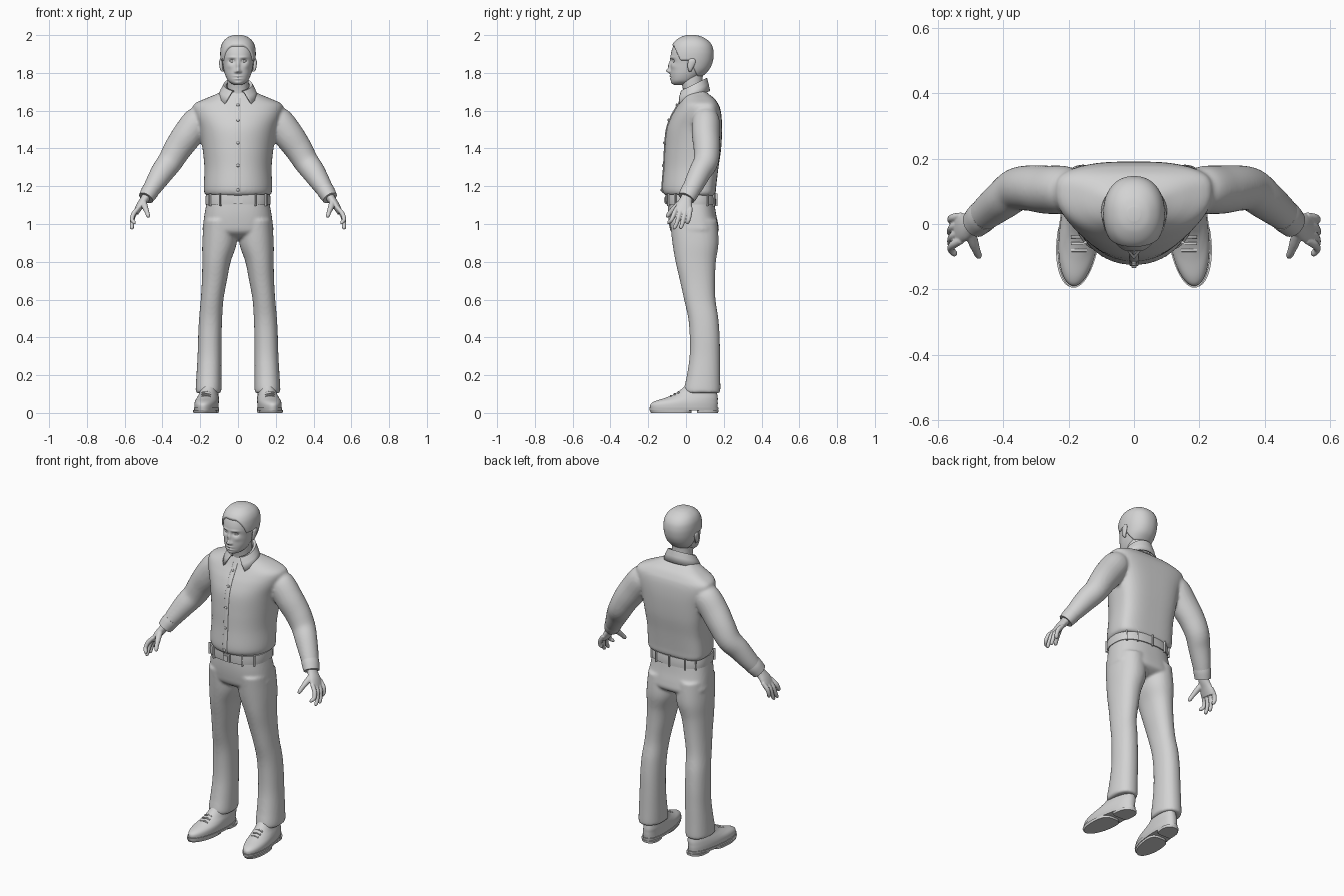
import bpy, bmesh, math
from math import pi, sin, cos, exp
from mathutils import Vector, Matrix

if "Cube" in bpy.data.objects:
    bpy.data.objects.remove(bpy.data.objects["Cube"])

grey = bpy.data.materials.new("light_grey")
grey.use_nodes = True
grey.diffuse_color = (0.65, 0.65, 0.65, 1)
grey.node_tree.nodes["Principled BSDF"].inputs["Base Color"].default_value = grey.diffuse_color


def finish(name, bm, voxel=0, smooth=4, angle=40):
    """Turn a bmesh into a shaded object, optionally fused into one skin."""
    bmesh.ops.recalc_face_normals(bm, faces=bm.faces)
    mesh = bpy.data.meshes.new(name)
    bm.to_mesh(mesh)
    bm.free()
    ob = bpy.data.objects.new(name, mesh)
    bpy.context.collection.objects.link(ob)
    mesh.materials.append(grey)
    bpy.ops.object.select_all(action='DESELECT')
    ob.select_set(True)
    bpy.context.view_layer.objects.active = ob
    bpy.ops.object.shade_smooth_by_angle(angle=math.radians(angle))
    if voxel:
        fuse = ob.modifiers.new("fuse", 'REMESH')
        fuse.mode = 'VOXEL'
        fuse.voxel_size = voxel
        fuse.use_smooth_shade = True
        relax = ob.modifiers.new("relax", 'SMOOTH')
        relax.factor = 0.5
        relax.iterations = smooth
    return ob


def spline(rows, steps):
    """Catmull-Rom interpolation of equal-length tuples."""
    out = []
    for i in range(len(rows) - 1):
        p, q = rows[max(i - 1, 0)], rows[i]
        r, s = rows[i + 1], rows[min(i + 2, len(rows) - 1)]
        for k in range(steps):
            t = k / steps
            out.append([b + t / 2 * (c - a + t * (2*a - 5*b + 4*c - d + t * (3*b - a - 3*c + d)))
                        for a, b, c, d in zip(p, q, r, s)])
    return out + [list(rows[-1])]


def skin(bm, rings):
    """Bridge closed rings of points and cap both ends."""
    loops = [[bm.verts.new(p) for p in ring] for ring in rings]
    n = len(loops[0])
    for lo, hi in zip(loops, loops[1:]):
        for i in range(n):
            j = (i + 1) % n
            bm.faces.new((lo[i], lo[j], hi[j], hi[i]))
    bm.faces.new(loops[0][::-1])
    bm.faces.new(loops[-1])


def power(v, p):
    return math.copysign(abs(v) ** (2 / p), v)


def stack(bm, rows, steps=6, n=64, split=0.5, front=2.2, back=2.2, m=1, shear=0):
    """Horizontal sections: height, centre x, half width, front y, back y."""
    rings = []
    for z, xc, hw, yf, yb in spline(rows, steps):
        cy = yf + (yb - yf) * split
        ring = []
        for k in range(n):
            c, s = cos(2 * pi * k / n), sin(2 * pi * k / n)
            p = front if s < 0 else back
            y = cy + (cy - yf if s < 0 else yb - cy) * power(s, p)
            ring.append((m * (xc + hw * power(c, p) - shear * y), y, z))
        rings.append(ring)
    skin(bm, rings)


def tube(bm, rows, steps=5, n=24, m=1, ref=(0, 1, 0)):
    """Sections along a path: x, y, z, radius along ref, radius across."""
    path = spline(rows, steps)
    rings = []
    for i, (x, y, z, ra, rb) in enumerate(path):
        t = (Vector(path[min(i + 1, len(path) - 1)][:3]) - Vector(path[max(i - 1, 0)][:3])).normalized()
        a = Vector(ref)
        a = (a - t * a.dot(t)).normalized()
        b = t.cross(a)
        ring = [Vector((x, y, z)) + a * ra * cos(u) + b * rb * sin(u)
                for u in (2 * pi * k / n for k in range(n))]
        rings.append([(m * v.x, v.y, v.z) for v in ring])
    skin(bm, rings)


def ball(bm, pos, size):
    bmesh.ops.create_uvsphere(bm, u_segments=20, v_segments=12, radius=1,
                              matrix=Matrix.LocRotScale(pos, None, size))


def box(bm, pos, size, turn=0):
    bmesh.ops.create_cube(bm, size=1, matrix=Matrix.LocRotScale(
        Vector(pos), Matrix.Rotation(turn, 3, 'Z'), Vector(size)))


def bell(x, z, cx, cz, sx, sz):
    return exp(-((x - cx) / sx) ** 2 - ((z - cz) / sz) ** 2)


# Shirt: torso and sleeves fused together
torso = [(1.15, 0, .165, -.105, .148), (1.165, 0, .178, -.12, .157), (1.2, 0, .181, -.125, .16),
         (1.3, 0, .178, -.117, .172), (1.4, 0, .188, -.112, .186), (1.5, 0, .205, -.102, .191),
         (1.57, 0, .23, -.077, .188), (1.615, 0, .24, -.052, .18), (1.64, 0, .225, -.037, .168),
         (1.665, 0, .17, -.025, .15), (1.69, 0, .11, -.014, .118), (1.72, 0, .055, 0, .085)]
arm = [(.17, .105, 1.59, .05, .045), (.21, .105, 1.55, .072, .076), (.265, .105, 1.475, .074, .08),
       (.318, .11, 1.4, .07, .074), (.36, .105, 1.33, .066, .067), (.4, .075, 1.275, .06, .062),
       (.445, .04, 1.205, .053, .051), (.476, .013, 1.155, .045, .041)]
bm = bmesh.new()
stack(bm, torso, split=.65, front=2.1, back=3.2)
for m in (1, -1):
    tube(bm, arm, m=m)
finish("shirt", bm, .008, 4)

bm = bmesh.new()
for m in (1, -1):
    tube(bm, [(.458, .028, 1.185, .05, .046), (.47, .018, 1.166, .05, .046),
              (.487, .002, 1.138, .046, .041)], m=m)
finish("shirt_cuffs", bm)

# Button strip and buttons follow the front of the torso
bm = bmesh.new()
tube(bm, [(0, r[3], r[0], .014, .005) for r in torso[1:10]], ref=(1, 0, 0))
finish("button_strip", bm)
bm = bmesh.new()
line = spline(torso, 8)
for z in (1.18, 1.31, 1.43, 1.55, 1.63):
    y = min(line, key=lambda r: abs(r[0] - z))[3]
    ball(bm, Vector((0, y - .006, z)), Vector((.008, .005, .008)))
finish("buttons", bm)

# Collar: flared band, open at the front with two points
bm = bmesh.new()
grid = []
for i in range(49):
    u = i / 24 - 1
    col = []
    for k, (sweep, cy, rx, ry, top, drop) in enumerate((
            (2.8, .04, .062, .06, 1.762, .062), (2.75, .04, .075, .07, 1.77, .07),
            (2.6, .036, .09, .08, 1.74, .072), (2.42, .034, .104, .09, 1.703, .06))):
        a = u * sweep
        z = top - drop * (1 - cos(a)) / 2 - (.016 * abs(u) ** 10 if k == 3 else 0)
        col.append(bm.verts.new((rx * sin(a), cy + ry * cos(a), z)))
    grid.append(col)
for p, q in zip(grid, grid[1:]):
    for k in range(3):
        bm.faces.new((p[k], q[k], q[k + 1], p[k + 1]))
collar = finish("collar", bm)
thick = collar.modifiers.new("thickness", 'SOLIDIFY')
thick.thickness = .008
thick.offset = 0

# Trousers: hips and legs fused together
bm = bmesh.new()
stack(bm, [(1.13, 0, .163, -.096, .148), (1.06, 0, .176, -.096, .158), (1, 0, .184, -.09, .17),
           (.96, 0, .184, -.08, .172), (.935, 0, .13, -.05, .14), (.92, 0, .07, -.01, .1)],
      split=.55, front=2.5, back=2.5)
for m in (1, -1):
    stack(bm, [(1.02, .095, .086, -.085, .165), (.9, .098, .091, -.072, .172),
               (.8, .114, .075, -.055, .158), (.7, .125, .066, -.032, .154),
               (.6, .137, .06, -.01, .156), (.5, .145, .061, .012, .171), (.4, .149, .062, .02, .178),
               (.3, .151, .063, .019, .18), (.2, .154, .066, .005, .181),
               (.13, .156, .068, -.01, .182), (.105, .156, .067, -.008, .18)], m=m)
finish("trousers", bm, .008, 4)

# Belt with buckle and loops
bm = bmesh.new()
stack(bm, [(1.102, 0, .172, -.104, .158), (1.128, 0, .173, -.106, .158), (1.155, 0, .17, -.106, .155)],
      steps=2, split=.55, front=2.5, back=2.5)
finish("belt", bm)
bm = bmesh.new()
box(bm, (0, -.106, 1.128), (.045, .012, .045))
box(bm, (0, -.112, 1.128), (.026, .008, .026))
finish("belt_buckle", bm)
bm = bmesh.new()
for deg in (-62, -35, 35, 62, 90, -118, -145, 145, 118, -90):
    if deg == -90:
        continue
    c, s = cos(math.radians(deg)), sin(math.radians(deg))
    box(bm, (.173 * power(c, 2.5), .038 + (.145 if s < 0 else .121) * power(s, 2.5), 1.128),
        (.008, .014, .066), math.radians(deg) + pi / 2)
finish("belt_loops", bm)

# Shoes
for side, m in (("left", 1), ("right", -1)):
    bm = bmesh.new()
    stack(bm, [(.02, .165, .06, -.188, .166), (.045, .165, .061, -.188, .168), (.062, .164, .06, -.165, .168),
               (.08, .162, .056, -.11, .168), (.1, .16, .05, -.062, .165), (.125, .158, .046, -.025, .16),
               (.16, .156, .04, .01, .15)], split=.45, front=2, back=2.3, m=m, shear=.1)
    finish(side + "_shoe", bm)
    bm = bmesh.new()
    stack(bm, [(.012, .165, .061, -.192, .17), (.028, .165, .064, -.195, .172)],
          steps=1, split=.45, front=2, back=2.3, m=m, shear=.1)
    stack(bm, [(0, .17, .06, -.185, .03), (.014, .17, .062, -.193, .03)],
          steps=1, split=.65, front=2, back=3, m=m, shear=.1)
    stack(bm, [(0, .164, .05, .06, .17), (.014, .164, .052, .058, .172)],
          steps=1, split=.4, front=5, back=2.3, m=m, shear=.1)
    finish(side + "_sole", bm)
    bm = bmesh.new()
    for k in range(3):
        y, z = -.04 - .02 * k, .112 - .01 * k
        tube(bm, [(.145, y, z - .006, .005, .004), (.169, y, z, .005, .004),
                  (.192, y, z - .006, .005, .004)], n=8, m=m)
    finish(side + "_laces", bm)

# Hands: palm, four fingers and thumb fused together
for side, m in (("left", 1), ("right", -1)):
    bm = bmesh.new()
    tube(bm, [(.476, .012, 1.16, .031, .024), (.495, .001, 1.13, .033, .023),
              (.517, -.009, 1.1, .042, .02), (.534, -.014, 1.07, .046, .016),
              (.54, -.016, 1.055, .042, .013)], m=m)
    for k, (tx, ty, tz) in enumerate(((.55, -.09, 1), (.561, -.061, .972), (.563, -.027, .974), (.557, .008, 1))):
        y = -.05 + .025 * k
        tube(bm, [(.528, y, 1.085, .011, .011), (.553, (y * 2 + ty) / 3, (1.08 * 2 + tz) / 3, .0125, .0125),
                  (.561, (y + ty * 2) / 3, (1.07 + tz * 2) / 3, .011, .011),
                  (tx, ty, tz + .008, .01, .01), (tx, ty, tz, .006, .006)], n=14, m=m)
    tube(bm, [(.503, -.015, 1.125, .016, .016), (.492, -.055, 1.09, .016, .015),
              (.482, -.082, 1.063, .012, .013), (.476, -.096, 1.045, .011, .011),
              (.473, -.102, 1.036, .006, .006)], n=14, m=m, ref=(1, 0, 0))
    finish(side + "_hand", bm, .0035, 3)

# Neck
bm = bmesh.new()
stack(bm, [(1.62, 0, .06, -.01, .09), (1.7, 0, .056, -.014, .09), (1.76, 0, .056, -.026, .088),
           (1.8, 0, .056, -.02, .09)])
finish("neck", bm)

# Head: plain skull shape, used for the face and again for the hair
skull = [(1.737, 0, .02, -.062, -.01), (1.745, 0, .038, -.073, .025), (1.76, 0, .054, -.079, .05),
         (1.79, 0, .068, -.082, .084), (1.82, 0, .076, -.082, .114), (1.85, 0, .081, -.081, .13),
         (1.88, 0, .085, -.082, .137), (1.91, 0, .086, -.078, .138), (1.94, 0, .082, -.068, .131),
         (1.965, 0, .069, -.05, .112), (1.984, 0, .045, -.02, .08), (1.992, 0, .018, .01, .05)]
# Face features: x, height, spread x, spread z, push forward
features = [(0, 1.811, .011, .011, .021), (0, 1.838, .009, .025, .013), (.013, 1.806, .007, .007, .007),
            (.032, 1.863, .017, .011, -.012), (.03, 1.882, .022, .006, .004), (0, 1.783, .02, .005, .006),
            (0, 1.776, .024, .003, -.003), (0, 1.768, .018, .005, .006), (0, 1.747, .018, .01, .005),
            (.045, 1.836, .016, .014, .004)]
bm = bmesh.new()
stack(bm, skull, 8, 144, split=.52)
for v in bm.verts:
    if v.co.y < 0:
        fade = min(1, -v.co.y / .04)
        v.co.y -= fade * sum(a * bell(abs(v.co.x), v.co.z, cx, cz, sx, sz) for cx, cz, sx, sz, a in features)
finish("head", bm, angle=80)

bm = bmesh.new()
for m in (1, -1):
    ball(bm, Vector((m * .032, -.057, 1.862)), Vector((.0135, .0125, .0085)))
finish("eyes", bm)

bm = bmesh.new()
for m in (1, -1):
    tube(bm, [(.081, .022, 1.808, .007, .005), (.087, .022, 1.82, .012, .008), (.09, .026, 1.842, .018, .009),
              (.091, .032, 1.864, .019, .008), (.087, .032, 1.878, .01, .005)], m=m)
finish("ears", bm)

# Hair: the skull swollen above the hairline and sunk below it
bm = bmesh.new()
stack(bm, skull, 8, 144, split=.52)
centre = Vector((0, .03, 1.87))
for v in bm.verts:
    back = max(0, min(1, (v.co.y + .062) / .035))
    nape = max(0, min(1, (v.co.y - .02) / .04))
    line = 1.94 - .075 * back - .08 * nape
    t = max(0, min(1, (v.co.z - line) / .014 + .5))
    swell = t * t * (3 - 2 * t)
    v.co += (v.co - centre).normalized() * (-.007 + .0155 * swell)
finish("hair", bm, angle=80)
